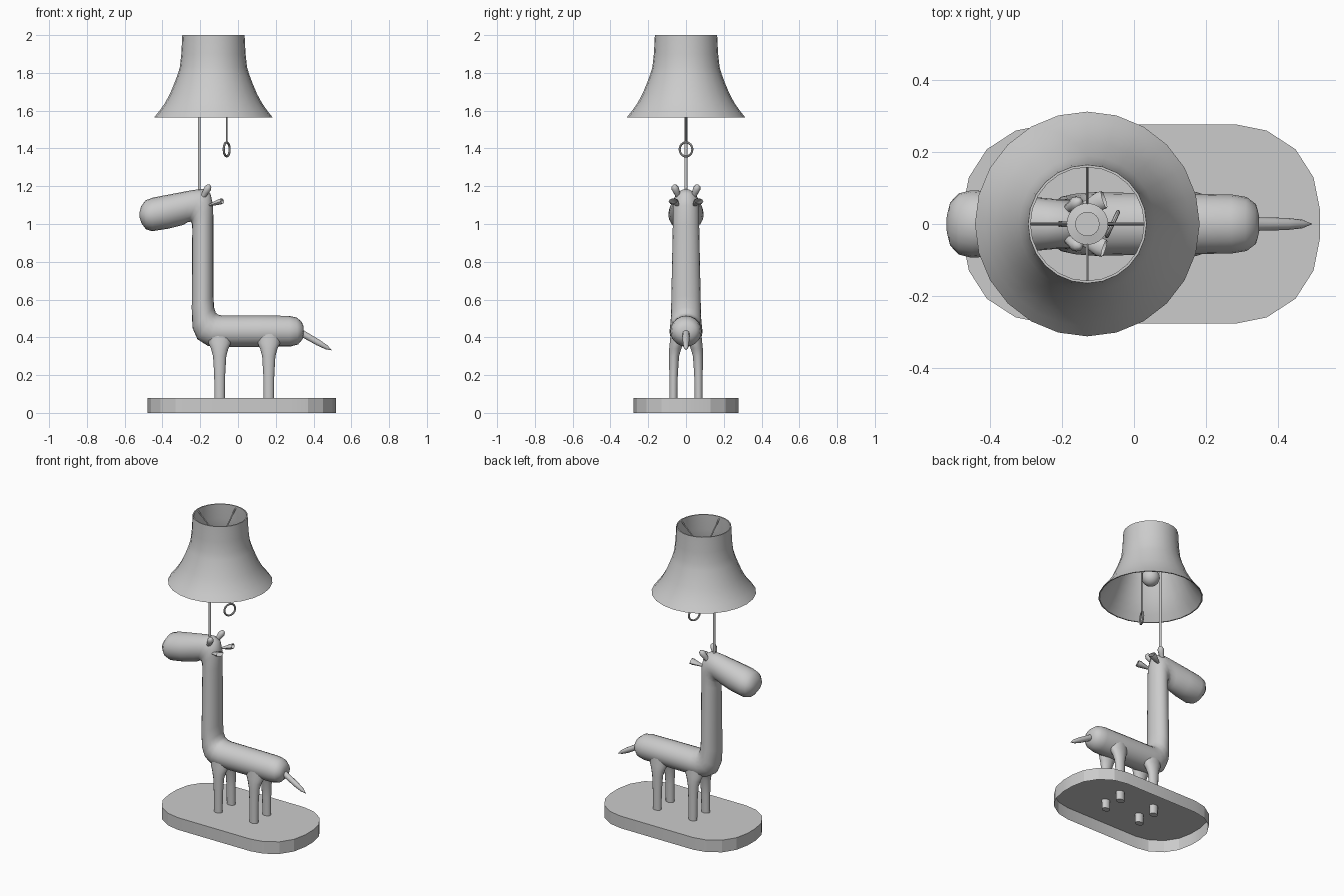
import bpy
from math import sin, cos, pi, radians
from mathutils import Vector

if "Cube" in bpy.data.objects:
    bpy.data.objects.remove(bpy.data.objects["Cube"])


def make(name, verts, faces, angle=50):
    me = bpy.data.meshes.new(name)
    me.from_pydata([tuple(v) for v in verts], [], faces)
    ob = bpy.data.objects.new(name, me)
    bpy.context.collection.objects.link(ob)
    bpy.ops.object.select_all(action='DESELECT')
    ob.select_set(True)
    bpy.context.view_layer.objects.active = ob
    bpy.ops.object.mode_set(mode='EDIT')
    bpy.ops.mesh.select_all(action='SELECT')
    bpy.ops.mesh.normals_make_consistent(inside=False)
    bpy.ops.object.mode_set(mode='OBJECT')
    bpy.ops.object.shade_smooth_by_angle(angle=radians(angle))
    return ob


def loft(name, rings, caps=True, closed=False, angle=50):
    """Skin a list of rings that all have the same number of points."""
    n, m = len(rings[0]), len(rings)
    faces = []
    for i in range(m if closed else m - 1):
        j = (i + 1) % m
        for k in range(n):
            l = (k + 1) % n
            faces.append((i * n + k, i * n + l, j * n + l, j * n + k))
    if caps and not closed:
        faces += [tuple(range(n)), tuple(range((m - 1) * n, m * n))]
    return make(name, [v for r in rings for v in r], faces, angle)


def ellipse(c, u, v, n):
    return [Vector(c) + Vector(u) * cos(2 * pi * k / n) + Vector(v) * sin(2 * pi * k / n)
            for k in range(n)]


def rod(name, a, b, radii, n=12, caps=True, flat=1.0):
    """Round rod from a to b; radii holds (fraction, radius) stations."""
    a, b = Vector(a), Vector(b)
    d = b - a
    u = d.orthogonal().normalized()
    if abs(d.normalized().y) < 0.9:
        u = (Vector((0, 1, 0)) - d * (d.y / d.length_squared)).normalized()
    v = d.normalized().cross(u)
    return loft(name, [ellipse(a + d * t, u * r, v * r * flat, n) for t, r in radii], caps)


def lathe(name, cx, profile, n=24, **kw):
    return loft(name, [ellipse((cx, 0, z), (r, 0, 0), (0, r, 0), n) for r, z in profile], **kw)


# Base: rounded slab, hollow underneath
quarter = [(.518, .04), (.5, .13), (.45, .208), (.37, .26), (.285, .277)]
right = [(x, -y) for x, y in reversed(quarter)] + quarter
outline = right + [(.04 - x, -y) for x, y in right]
n = len(outline)
make("base", [(x, y, z) for z in (0, .08) for x, y in outline],
     [(i, (i + 1) % n, n + (i + 1) % n, n + i) for i in range(n)] + [tuple(range(n, 2 * n))], 20)

# Animal body, neck and head: one tube; each section = outline point pair (x,z) and half width
sections = [
    ((.348, .455), (.348, .415), .025), ((.338, .482), (.342, .39), .055),
    ((.31, .505), (.318, .362), .075), ((.27, .514), (.275, .351), .082),
    ((.1, .515), (.1, .35), .085), ((-.08, .515), (-.1, .35), .088),
    ((-.105, .52), (-.16, .355), .087), ((-.118, .53), (-.215, .39), .084),
    ((-.127, .56), (-.241, .45), .08), ((-.13, .62), (-.245, .55), .078),
    ((-.13, 1.0), (-.242, .97), .07), ((-.132, 1.1), (-.243, 1.0), .07),
    ((-.146, 1.162), (-.25, 1.012), .07), ((-.185, 1.185), (-.265, 1.01), .07),
    ((-.24, 1.18), (-.29, .995), .074), ((-.36, 1.157), (-.37, .975), .088),
    ((-.45, 1.14), (-.455, .962), .094), ((-.49, 1.125), (-.487, .972), .085),
    ((-.514, 1.092), (-.51, 1.002), .06), ((-.522, 1.06), (-.52, 1.03), .025)]
rings = []
for (ax, az), (bx, bz), w in sections:
    rings.append(ellipse(((ax + bx) / 2, 0, (az + bz) / 2),
                         ((ax - bx) / 2, 0, (az - bz) / 2), (0, w, 0), 20))
loft("animal_body", rings, angle=80)

# Legs: flare into the belly, pass through the base top
for x, fb in ((-.097, "front"), (.163, "back")):
    for s, lr in ((1, "left"), (-1, "right")):
        stations = [(.02, .067, .027, .021), (.2, .066, .029, .023), (.3, .063, .035, .027),
                    (.34, .057, .046, .033), (.37, .05, .06, .037), (.42, .045, .065, .037)]
        loft(f"{fb}_{lr}_leg", [ellipse((x, s * y, z), (rx, 0, 0), (0, ry, 0), 14)
                                for z, y, rx, ry in stations])

# Tail
rod("tail", (.32, 0, .432), (.495, 0, .332),
    [(0, .02), (.3, .018), (.6, .017), (.85, .012), (1, .001)], 10)

# Horns and ears
for s, lr in ((1, "left"), (-1, "right")):
    rod(lr + "_horn", (-.185, s * .04, 1.145), (-.15, s * .065, 1.207),
        [(0, .014), (.4, .017), (.7, .02), (.9, .014), (1, .004)], 10)
    rod(lr + "_ear", (-.15, s * .045, 1.1), (-.083, s * .068, 1.122),
        [(0, .01), (.4, .018), (.8, .026), (1, .025)], 10, caps=False, flat=.6)

# Lamp pole with a short arm into the socket
CX = -.13
rod("pole", (-.205, 0, 1.17), (-.205, 0, 1.84), [(0, .008), (1, .008)], 10)
rod("pole_arm", (-.21, 0, 1.835), (CX, 0, 1.835), [(0, .008), (1, .008)], 8)

# Shade: thin flared shell, outside then inside profile
flare = [(.313, 1.565), (.285, 1.6), (.257, 1.64), (.23, 1.69), (.207, 1.745),
         (.19, 1.79), (.178, 1.83), (.17, 1.9), (.165, 2.0)]
lathe("shade", CX, flare + [(r - .007, z) for r, z in reversed(flare)], closed=True)

# Socket, bulb and spider spokes
lathe("socket", CX, [(.03, 1.74), (.04, 1.78), (.058, 1.86), (.058, 1.89), (.034, 1.895), (.034, 1.91)])
lathe("bulb", CX, [(max(.001, .055 * sin(a * pi / 10)), 1.7 - .055 * cos(a * pi / 10))
                   for a in range(11)], 20)
for i in range(4):
    c, s = cos(i * pi / 2), sin(i * pi / 2)
    rod(f"spoke_{i + 1}", (CX + .05 * c, .05 * s, 1.88), (CX + .161 * c, .161 * s, 1.985),
        [(0, .004), (1, .004)], 6)

# Pull cord and ring
rod("pull_cord", (-.06, 0, 1.435), (-.06, 0, 1.84), [(0, .004), (1, .004)], 8)
rod("pull_cord_arm", (CX, 0, 1.838), (-.057, 0, 1.838), [(0, .006), (1, .006)], 8)
bpy.ops.mesh.primitive_torus_add(major_radius=.037, minor_radius=.006, major_segments=24,
                                 minor_segments=8, location=(-.06, 0, 1.395),
                                 rotation=(0, pi / 2, radians(-25)))
bpy.context.object.name = "pull_ring"
bpy.ops.object.shade_smooth_by_angle()
